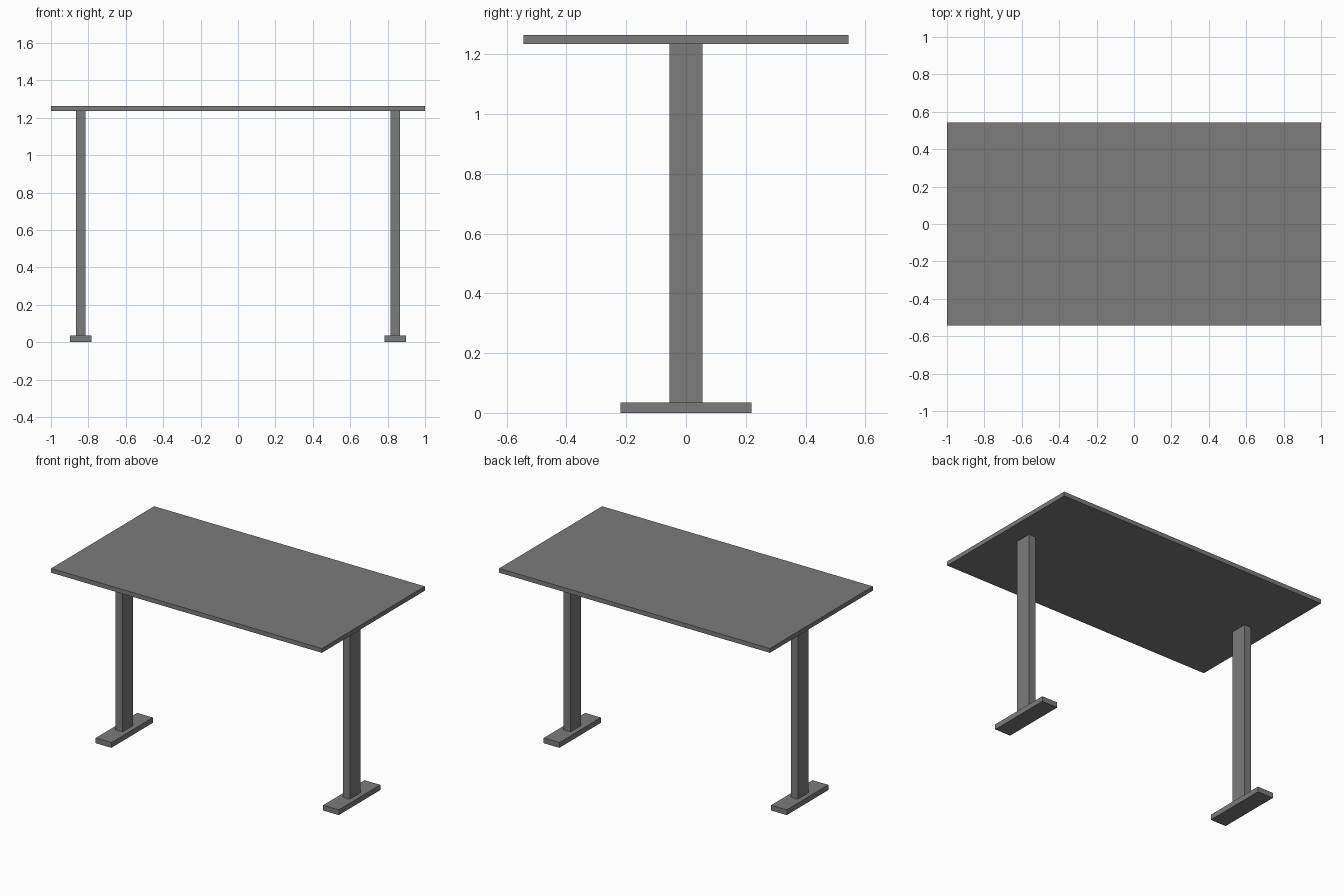
import bpy

if "Cube" in bpy.data.objects:
    bpy.data.objects.remove(bpy.data.objects["Cube"])

# Dark grey finish shared by every part
dark_grey = bpy.data.materials.new("dark_grey")
dark_grey.diffuse_color = (0.2, 0.2, 0.2, 1)
dark_grey.use_nodes = True
dark_grey.node_tree.nodes["Principled BSDF"].inputs["Base Color"].default_value = dark_grey.diffuse_color


def box(name, x, y, z):
    """Axis-aligned box from (min, max) ranges."""
    ranges = (x, y, z)
    bpy.ops.mesh.primitive_cube_add(size=1, location=[(a + b) / 2 for a, b in ranges])
    obj = bpy.context.object
    obj.name = name
    obj.scale = [b - a for a, b in ranges]
    bpy.ops.object.transform_apply(location=False, rotation=False, scale=True)
    obj.data.materials.append(dark_grey)
    return obj


FOOT_TOP, TOP_UNDERSIDE, TOP_SURFACE = 0.035, 1.235, 1.264
LEG_X = 0.84

# Tabletop
box("tabletop", (-1, 1), (-0.543, 0.543), (TOP_UNDERSIDE, TOP_SURFACE))

# Leg column and foot on each side
for side, sign in (("left", -1), ("right", 1)):
    cx = sign * LEG_X
    box(f"{side}_leg", (cx - 0.025, cx + 0.025), (-0.055, 0.055), (FOOT_TOP, TOP_UNDERSIDE))
    box(f"{side}_foot", (cx - 0.058, cx + 0.058), (-0.219, 0.219), (0, FOOT_TOP))
